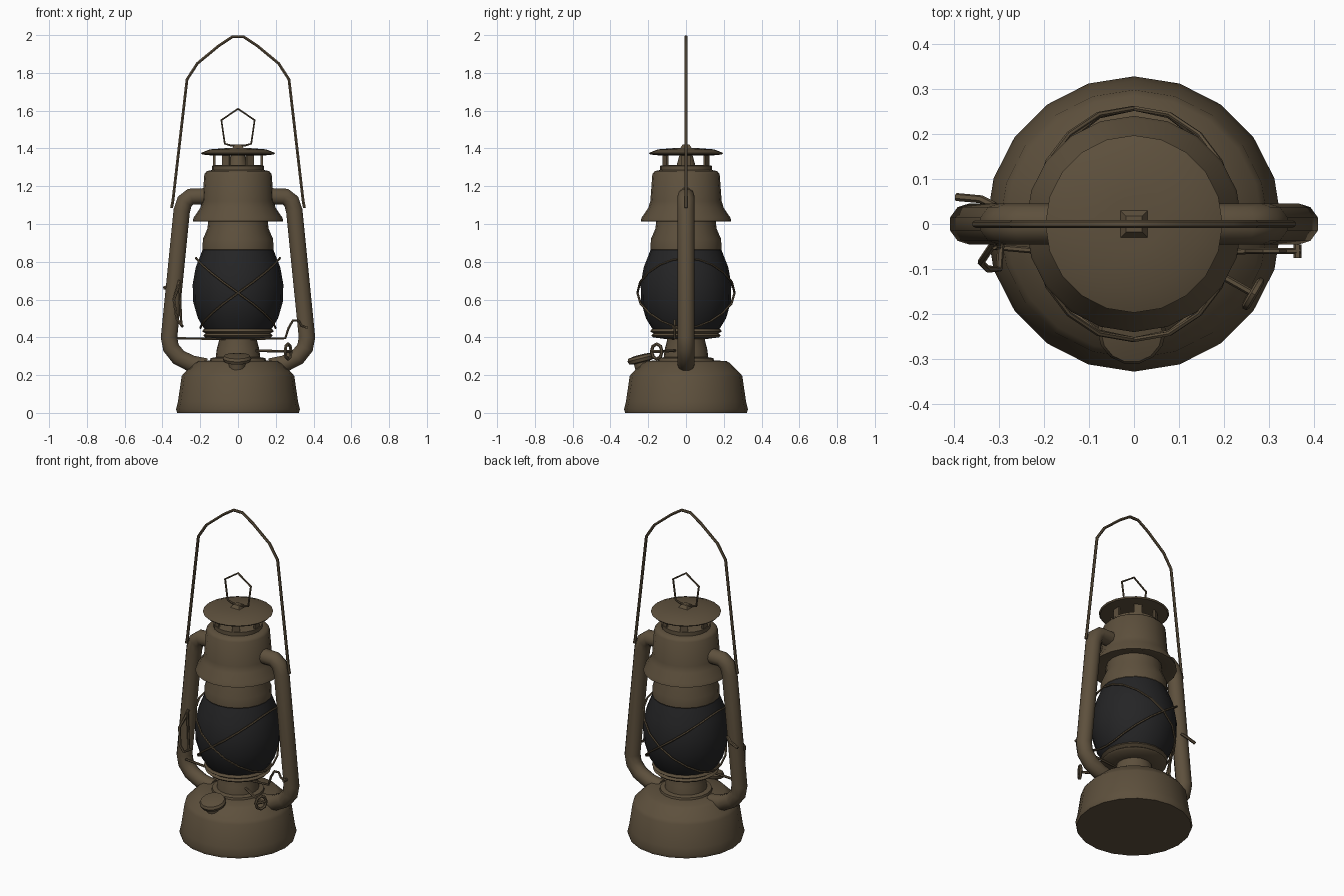
import bpy
import bmesh
from math import sin, cos, pi, radians
from mathutils import Vector

if "Cube" in bpy.data.objects:
    bpy.data.objects.remove(bpy.data.objects["Cube"], do_unlink=True)


def material(name, rgb):
    m = bpy.data.materials.new(name)
    m.use_nodes = True
    m.diffuse_color = (*rgb, 1)
    m.node_tree.nodes["Principled BSDF"].inputs["Base Color"].default_value = (*rgb, 1)
    return m


BROWN = material("aged brown metal", (0.11, 0.08, 0.046))
GLASS = material("smoky dark glass", (0.018, 0.018, 0.019))


def finish(ob, mat, angle=38):
    ob.data.materials.clear()
    ob.data.materials.append(mat)
    bpy.ops.object.select_all(action="DESELECT")
    ob.select_set(True)
    bpy.context.view_layer.objects.active = ob
    bpy.ops.object.shade_smooth_by_angle(angle=radians(angle))
    return ob


def lathe(name, profile, mat=BROWN, segs=20, loc=(0, 0, 0), tilt=(0, 0, 0)):
    """Turn a (radius, height) profile around z; the ends are capped."""
    bm = bmesh.new()
    rings = [[bm.verts.new((r * cos(2 * pi * i / segs), r * sin(2 * pi * i / segs), z))
              for i in range(segs)] for r, z in profile]
    for a, b in zip(rings, rings[1:]):
        for i in range(segs):
            j = (i + 1) % segs
            bm.faces.new((a[i], a[j], b[j], b[i]))
    bm.faces.new(rings[0][::-1])
    bm.faces.new(rings[-1])
    bmesh.ops.recalc_face_normals(bm, faces=bm.faces)
    mesh = bpy.data.meshes.new(name)
    bm.to_mesh(mesh)
    bm.free()
    ob = bpy.data.objects.new(name, mesh)
    ob.location, ob.rotation_euler = loc, tilt
    bpy.context.collection.objects.link(ob)
    return finish(ob, mat)


def rod(name, points, radius, closed=False, res=1, angle=50):
    """Round rod along a list of points."""
    cu = bpy.data.curves.new(name, "CURVE")
    cu.dimensions = "3D"
    cu.bevel_depth, cu.bevel_resolution, cu.use_fill_caps = radius, res, True
    sp = cu.splines.new("POLY")
    sp.points.add(len(points) - 1)
    for p, co in zip(sp.points, points):
        p.co = (*co, 1)
    sp.use_cyclic_u = closed
    ob = bpy.data.objects.new(name, cu)
    bpy.context.collection.objects.link(ob)
    bpy.ops.object.select_all(action="DESELECT")
    ob.select_set(True)
    bpy.context.view_layer.objects.active = ob
    bpy.ops.object.convert(target="MESH")
    return finish(bpy.context.view_layer.objects.active, BROWN, angle)


# Fuel tank, burner and globe plate
lathe("fuel_tank", [(0.322, 0), (0.328, 0.02), (0.318, 0.06), (0.298, 0.195), (0.285, 0.212),
                    (0.235, 0.262), (0.215, 0.274), (0.12, 0.28)])
lathe("burner", [(0.15, 0.27), (0.145, 0.29), (0.118, 0.295), (0.112, 0.34), (0.1, 0.385), (0.1, 0.41)])
lathe("globe_plate", [(0.1, 0.39), (0.175, 0.4), (0.185, 0.41), (0.172, 0.42),
                      (0.19, 0.432), (0.18, 0.445)])

# Glass globe
GLOBE = [(0.175, 0.44), (0.212, 0.5), (0.238, 0.59), (0.24, 0.68), (0.224, 0.77), (0.188, 0.862)]
lathe("glass_globe", GLOBE, GLASS)


def globe_radius(z):
    for (r0, z0), (r1, z1) in zip(GLOBE, GLOBE[1:]):
        if z <= z1:
            return r0 + (r1 - r0) * (z - z0) / (z1 - z0)
    return GLOBE[-1][0]


# Two tilted guard loops crossing in front and behind
for side, label in ((1, "left"), (-1, "right")):
    loop = []
    for i in range(20):
        a = 2 * pi * i / 20
        z = 0.635 + side * 0.185 * cos(a)
        r = globe_radius(z) + 0.018
        loop.append((r * cos(a), r * sin(a), z))
    rod("guard_wire_" + label, loop, 0.006, closed=True)

# Collar, hood and chimney
lathe("globe_collar", [(0.18, 0.855), (0.188, 0.865), (0.186, 0.92), (0.162, 0.975), (0.155, 1.04)])
lathe("hood", [(0.15, 1.035), (0.225, 1.012), (0.24, 1.015), (0.234, 1.035), (0.2, 1.085), (0.189, 1.12),
               (0.178, 1.265), (0.165, 1.28), (0.14, 1.285)])
lathe("vent_ring", [(0.125, 1.275), (0.138, 1.285), (0.138, 1.308), (0.12, 1.312)])
lathe("vent_core", [(0.055, 1.3), (0.035, 1.37)], segs=10)
for i in range(6):
    a = pi * i / 3
    bpy.ops.mesh.primitive_cube_add(size=1, location=(0.126 * cos(a), 0.126 * sin(a), 1.335),
                                    rotation=(0, 0, a))
    post = bpy.context.object
    post.name = "vent_post_%d" % (i + 1)
    post.scale = (0.012, 0.045, 0.08)
    finish(post, BROWN)
lathe("top_cap", [(0.13, 1.362), (0.19, 1.368), (0.197, 1.376), (0.15, 1.395), (0.06, 1.402)])

# Lifting ring on the cap
rod("cap_ring", [(0, 0, 1.61), (0.088, 0, 1.55), (0.07, 0, 1.425), (0.035, 0, 1.415),
                 (-0.035, 0, 1.415), (-0.07, 0, 1.425), (-0.088, 0, 1.55)], 0.006, closed=True)
lathe("cap_ring_mount", [(0.05, 1.395), (0.025, 1.42)], segs=4, tilt=(0, 0, pi / 4))

# Side air tubes
TUBE = [(0.17, 0.245), (0.25, 0.262), (0.315, 0.295), (0.355, 0.345), (0.365, 0.4), (0.298, 1.07),
        (0.282, 1.12), (0.25, 1.145), (0.15, 1.147)]
for side, label in ((1, "left"), (-1, "right")):
    rod("air_tube_" + label, [(side * x, 0, z) for x, z in TUBE], 0.046, res=3)

# Carrying handle
HANDLE = [(0.352, 1.085), (0.345, 1.12), (0.27, 1.765), (0.215, 1.85), (0.1, 1.945), (0.03, 1.991)]
arch = [(x, 0, z) for x, z in HANDLE]
rod("carrying_handle", arch + [(-x, 0, z) for x, y, z in reversed(arch)], 0.0085)

# Fuel filler, tilted to the front
lathe("filler_cap", [(0.045, -0.06), (0.045, -0.01), (0.07, -0.005), (0.076, 0.012), (0.068, 0.026),
                     (0.03, 0.032)], segs=14, loc=(-0.005, -0.235, 0.277), tilt=(radians(14), 0, 0))

# Wick key: shaft and looped thumb wheel
hub = Vector((0.265, -0.155, 0.325))
rod("wick_shaft", [(0.08, -0.05, 0.33), hub], 0.008)
across = Vector((0.5, 0.86, 0)).normalized()
rod("wick_wheel", [hub + across * 0.032 * cos(pi * i / 4) + Vector((0, 0, 0.04 * sin(pi * i / 4)))
                   for i in range(8)], 0.009, closed=True)
rod("wick_wheel_spoke", [hub - across * 0.03, hub + across * 0.03], 0.008)

# Globe lift lever and side hook
rod("lift_lever", [(-0.32, -0.05, 0.395), (-0.1, -0.07, 0.392), (0.1, -0.07, 0.392), (0.25, -0.06, 0.395),
                   (0.268, -0.06, 0.45), (0.29, -0.06, 0.488), (0.32, -0.06, 0.49), (0.335, -0.06, 0.46),
                   (0.37, -0.06, 0.452)], 0.007)
rod("lever_tip", [(0.363, -0.045, 0.452), (0.363, -0.075, 0.452)], 0.009)
rod("side_hook", [(-0.295, -0.04, 0.46), (-0.3, -0.1, 0.465), (-0.325, -0.1, 0.5), (-0.34, -0.085, 0.6),
                  (-0.32, -0.055, 0.66), (-0.31, -0.04, 0.7)], 0.008)
rod("side_rod", [(-0.3, -0.05, 0.46), (-0.31, -0.05, 0.69)], 0.007)
rod("side_latch", [(-0.31, 0.04, 0.7), (-0.34, 0.055, 0.68), (-0.395, 0.06, 0.66)], 0.009)
